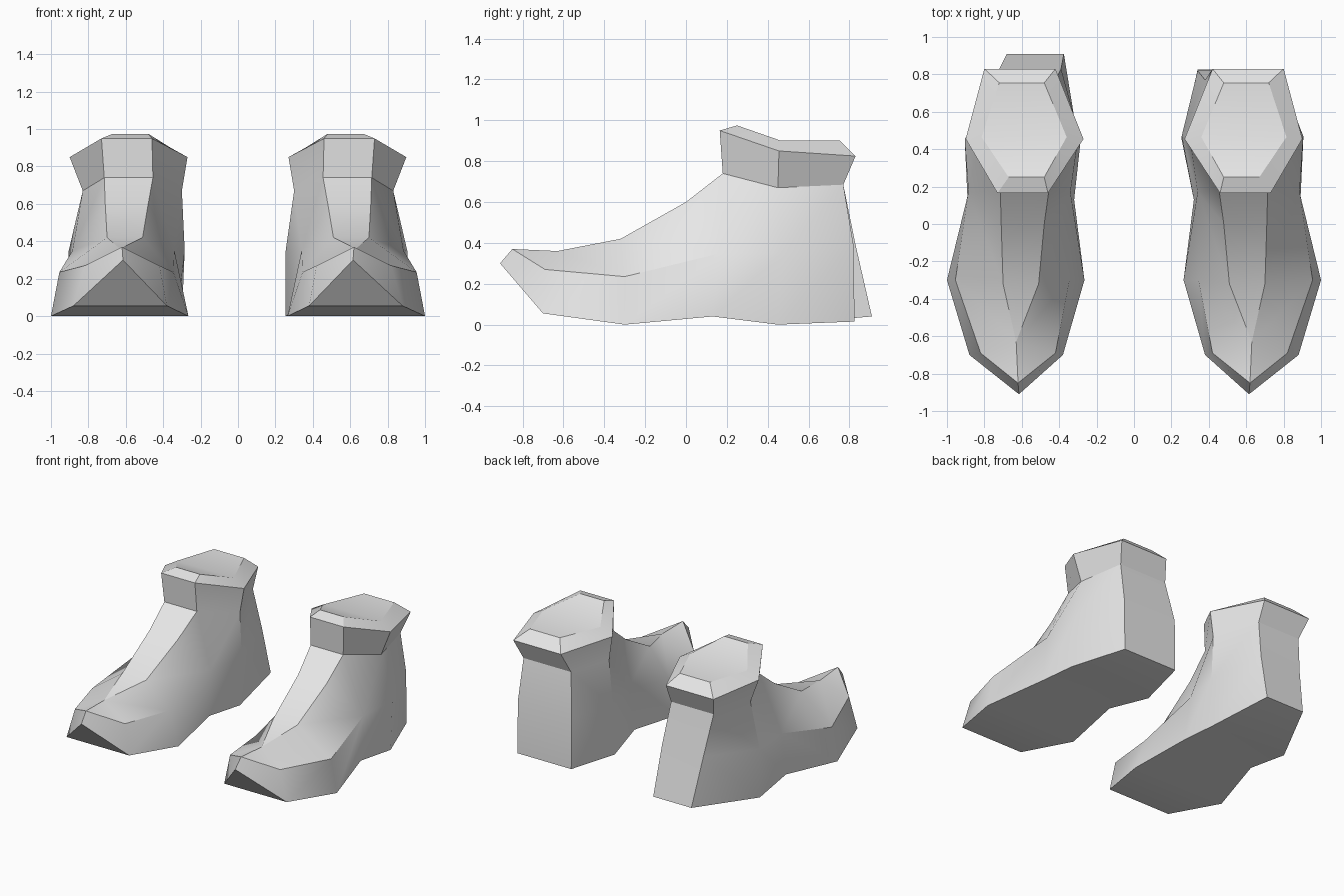
import bpy
import bmesh

cube = bpy.data.objects.get("Cube")
if cube:
    bpy.data.objects.remove(cube, do_unlink=True)

grey = bpy.data.materials.new("light_grey")
grey.use_nodes = True
grey.diffuse_color = (0.8, 0.8, 0.8, 1)
for node in grey.node_tree.nodes:
    if node.type == "BSDF_PRINCIPLED":
        node.inputs["Base Color"].default_value = grey.diffuse_color

# Each station is (outer x, inner x, y, z), listed from toe to heel
SOLE = [(.88, .38, -.70, .055), (1.0, .265, -.30, 0), (.89, .32, .13, .04)]
WELT = [(.82, .42, -.69, .27), (.955, .345, -.30, .235), (.885, .34, .17, .35)]
RIDGE = [(.70, .51, -.32, .42), (.71, .48, 0, .60)]
NECK = [(.715, .455, .18, .74), (.83, .30, .45, .67)]
RIM = [(.73, .46, .165, .95), (.90, .27, .455, .85), (.80, .42, .83, .825)]
CAP = [(.67, .48, .25, .975), (.815, .36, .465, .90), (.72, .48, .755, .90)]


def make_boot(name, sign, sole_heel, welt_heel, neck_heel):
    bm = bmesh.new()

    def point(x, y, z):
        return bm.verts.new((sign * x, y, z))

    def row(stations):
        outer = [point(o, y, z) for o, i, y, z in stations]
        inner = [point(i, y, z) for o, i, y, z in stations]
        return outer, inner

    def strip(a, b):
        for k in range(len(a) - 1):
            bm.faces.new((a[k], a[k + 1], b[k + 1], b[k]))

    sole = row(SOLE + sole_heel)
    welt = row(WELT + welt_heel)
    ridge = row(RIDGE)
    neck = row(NECK + neck_heel)
    rim, cap = row(RIM), row(CAP)
    tip = point(.615, -.91, .30)
    toe_top = point(.62, -.85, .37)
    instep = point(.63, -.63, .36)

    # Side walls, vamp and collar, outer side then inner side
    for s, w, r, n, m, c in zip(sole, welt, ridge, neck, rim, cap):
        strip(s, w)
        strip(w[2:], n)
        strip(n, m)
        strip(m, c)
        bm.faces.new((tip, toe_top, w[0], s[0]))
        bm.faces.new((toe_top, instep, w[0]))
        bm.faces.new((instep, r[0], w[1], w[0]))
        bm.faces.new((r[0], r[1], w[2], w[1]))
        bm.faces.new((r[1], n[0], w[2]))

    # Faces that join the two sides
    strip(*sole)
    strip(*cap)
    strip(*ridge)
    bm.faces.new((tip, sole[0][0], sole[1][0]))
    bm.faces.new((instep, ridge[0][0], ridge[1][0]))
    front = (ridge, neck, rim, cap)
    back = (sole, welt, neck, rim, cap)
    for rows, end in ((front, 0), (back, -1)):
        for a, b in zip(rows, rows[1:]):
            k = -1 if a is ridge else end
            bm.faces.new((a[0][k], a[1][k], b[1][end], b[0][end]))

    bmesh.ops.recalc_face_normals(bm, faces=bm.faces)
    mesh = bpy.data.meshes.new(name)
    bm.to_mesh(mesh)
    bm.free()
    mesh.materials.append(grey)
    boot = bpy.data.objects.new(name, mesh)
    bpy.context.collection.objects.link(boot)
    bpy.ops.object.select_all(action="DESELECT")
    boot.select_set(True)
    bpy.context.view_layer.objects.active = boot
    bpy.ops.object.shade_smooth_by_angle(angle=0.52)


# The right heel kicks back further than the left one
make_boot("left_boot", 1,
          [(.905, .255, .45, 0), (.77, .34, .825, .015)],
          [(.905, .255, .47, .35), (.77, .34, .82, .39)],
          [(.76, .38, .77, .685)])
make_boot("right_boot", -1,
          [(.905, .30, .45, 0), (.68, .375, .91, .04)],
          [(.905, .285, .45, .35), (.72, .39, .83, .39)],
          [(.76, .42, .77, .685)])
